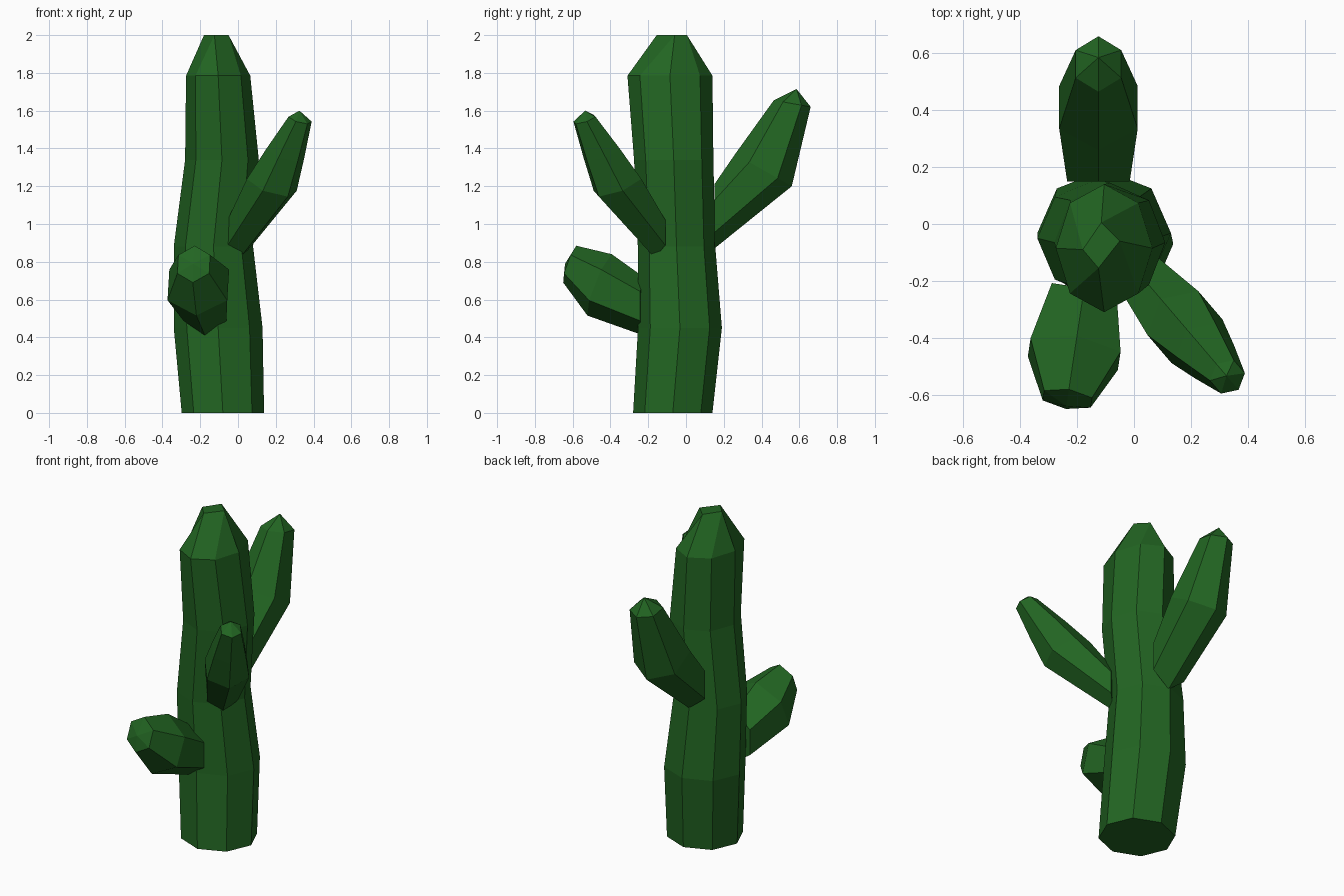
import bpy, bmesh, math
from mathutils import Vector

if "Cube" in bpy.data.objects:
    bpy.data.objects.remove(bpy.data.objects["Cube"])

green = bpy.data.materials.new("cactus_green")
green.diffuse_color = (0.016, 0.13, 0.016, 1)
green.use_nodes = True
green.node_tree.nodes["Principled BSDF"].inputs["Base Color"].default_value = green.diffuse_color


def bridge(bm, a, b):
    n = len(a)
    for i in range(n):
        bm.faces.new((a[i], a[(i + 1) % n], b[(i + 1) % n], b[i]))


def finish(bm, name):
    bmesh.ops.recalc_face_normals(bm, faces=bm.faces)
    mesh = bpy.data.meshes.new(name)
    bm.to_mesh(mesh)
    bm.free()
    mesh.materials.append(green)
    bpy.context.collection.objects.link(bpy.data.objects.new(name, mesh))


def trunk(rings, top):
    """Eight-sided trunk, closed by a four-cornered crown."""
    bm = bmesh.new()
    loops = []
    for cx, cy, z, rx, ry in rings:
        loops.append([bm.verts.new((cx + rx * math.cos(k * math.pi / 4),
                                    cy + ry * math.sin(k * math.pi / 4), z))
                      for k in range(8)])
    bm.faces.new(loops[0])
    for a, b in zip(loops, loops[1:]):
        bridge(bm, a, b)
    # each crown corner joins two trunk ribs (45+90, 135+180, 225+270, 315+0 degrees)
    crown = [bm.verts.new(p) for p in top]
    last = loops[-1]
    for i in range(4):
        a, b, c = (last[(2 * i + k) % 8] for k in (1, 2, 3))
        bm.faces.new((a, b, crown[i]))
        bm.faces.new((b, c, crown[(i + 1) % 4], crown[i]))
    bm.faces.new(crown)
    finish(bm, "trunk")


def arm(name, origin, direction, rings, tip):
    """Six-sided arm; rings are (upper s, upper z, lower s, lower z, half width),
    with s measured outward from the origin."""
    bm = bmesh.new()
    o = Vector((*origin, 0))
    u = Vector((*direction, 0)).normalized()
    v = Vector((-u.y, u.x, 0))
    up = Vector((0, 0, 1))
    loops = []
    for su, zu, sl, zl, w in rings:
        hi, lo = o + u * su + up * zu, o + u * sl + up * zl
        loops.append([bm.verts.new(hi.lerp(lo, t) + v * w * side)
                      for t, side in ((0, 0), (.25, 1), (.75, 1),
                                      (1, 0), (.75, -1), (.25, -1))])
    bm.faces.new(loops[0])
    for a, b in zip(loops, loops[1:]):
        bridge(bm, a, b)
    end = bm.verts.new(o + u * tip[0] + up * tip[1])
    for i in range(6):
        bm.faces.new((loops[-1][i], loops[-1][(i + 1) % 6], end))
    finish(bm, name)


trunk([(-.08, -.07, 0, .218, .21),
       (-.105, -.032, .45, .235, .222),
       (-.13, -.05, .88, .21, .205),
       (-.085, -.065, 1.34, .195, .21),
       (-.105, -.085, 1.785, .17, .225)],
      [(-.115, .005, 2), (-.18, -.09, 2), (-.125, -.155, 2), (-.05, -.06, 2)])

# tall arm at the back
arm("back_arm", (-.125, 0), (0, 1),
    [(.15, 1.21, .15, .87, .11),
     (.26, 1.37, .56, 1.2, .138),
     (.465, 1.655, .66, 1.62, .08)],
    (.585, 1.715))

# slim arm at the front right
arm("front_right_arm", (.01, -.165), (.65, -.76),
    [(0, 1.09, 0, .82, .085),
     (.13, 1.27, .39, 1.145, .118),
     (.27, 1.42, .47, 1.33, .09),
     (.43, 1.58, .55, 1.53, .055)],
    (.485, 1.6))

# short stubby arm at the front left
arm("front_left_arm", (-.175, -.225), (-.15, -.99),
    [(0, .72, 0, .41, .115),
     (.17, .84, .30, .515, .16),
     (.36, .885, .43, .69, .085)],
    (.42, .79))
